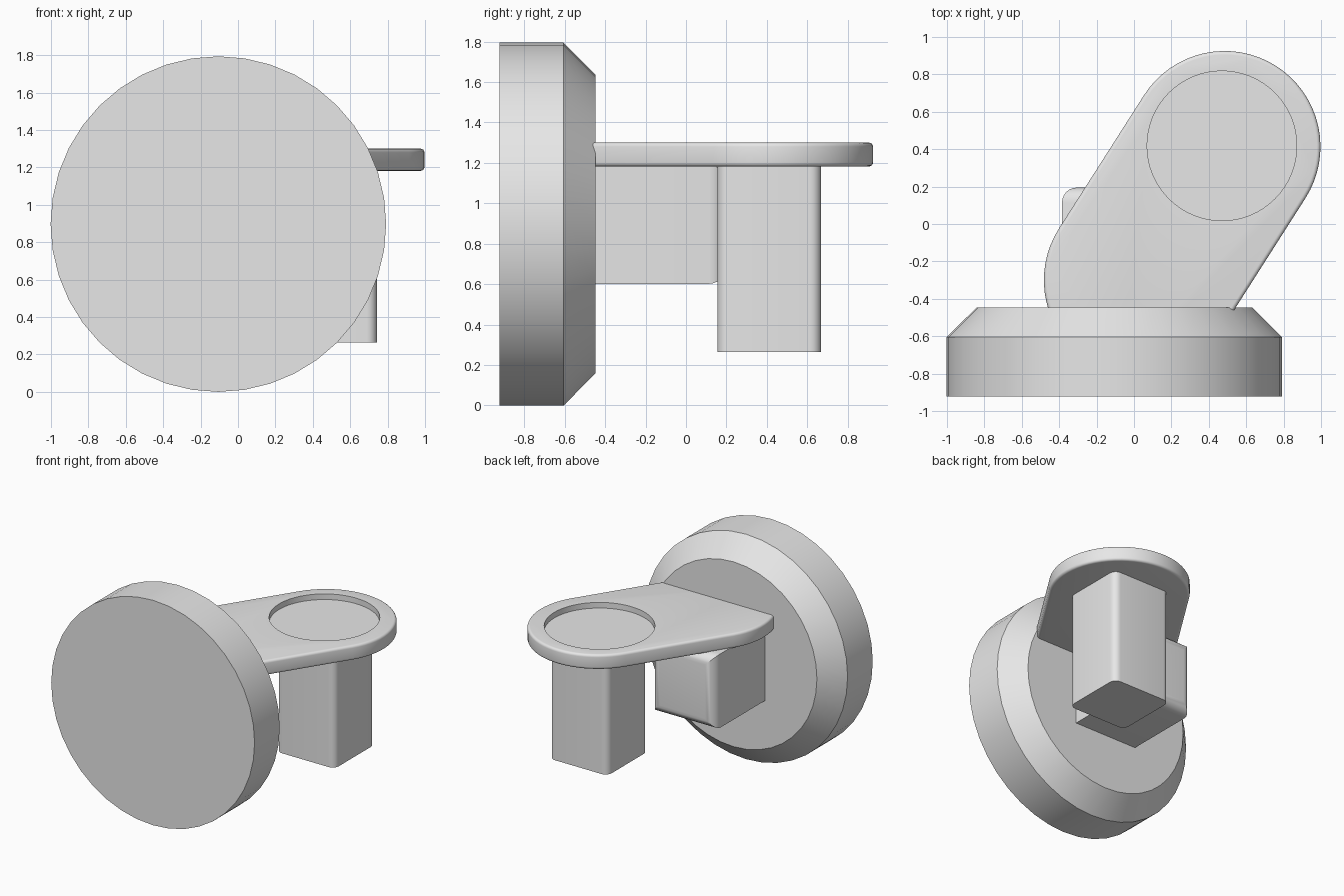
import bpy, bmesh, math
from mathutils import Vector

cube = bpy.data.objects.get("Cube")
if cube:
    bpy.data.objects.remove(cube, do_unlink=True)

grey = bpy.data.materials.new("light_grey")
grey.use_nodes = True
grey.diffuse_color = (0.8, 0.8, 0.8, 1)
grey.node_tree.nodes["Principled BSDF"].inputs["Base Color"].default_value = (0.8, 0.8, 0.8, 1)


def finish(name, bm):
    """Turn a bmesh into a named object."""
    bmesh.ops.recalc_face_normals(bm, faces=bm.faces)
    mesh = bpy.data.meshes.new(name)
    bm.to_mesh(mesh)
    bm.free()
    mesh.materials.append(grey)
    obj = bpy.data.objects.new(name, mesh)
    bpy.context.collection.objects.link(obj)
    return obj


def activate(obj):
    bpy.ops.object.select_all(action='DESELECT')
    obj.select_set(True)
    bpy.context.view_layer.objects.active = obj


def smooth(obj):
    activate(obj)
    bpy.ops.object.shade_smooth_by_angle(angle=math.radians(31))


def loft(name, rings):
    """Skin matching rings of points and cap both ends."""
    bm = bmesh.new()
    loops = [[bm.verts.new(p) for p in ring] for ring in rings]
    n = len(loops[0])
    for a, b in zip(loops, loops[1:]):
        for i in range(n):
            j = (i + 1) % n
            bm.faces.new((a[i], a[j], b[j], b[i]))
    bm.faces.new(loops[0])
    bm.faces.new(loops[-1])
    return finish(name, bm)


def arc(centre, radius, start, end, steps):
    return [centre + radius * Vector((math.cos(a), math.sin(a)))
            for a in (start + (end - start) * i / steps for i in range(steps + 1))]


def prism(name, outline, bottom, top):
    return loft(name, [[(p.x, p.y, z) for p in outline] for z in (bottom, top)])


def rounded_box(name, low, high, radius, pick):
    """Box with rounding on the edges chosen by pick(v1, v2)."""
    low, high = Vector(low), Vector(high)
    bm = bmesh.new()
    bmesh.ops.create_cube(bm, size=1)
    for v in bm.verts:
        v.co = (low + high) / 2 + v.co * (high - low)
    edges = [e for e in bm.edges if pick(e.verts[0].co, e.verts[1].co)]
    bmesh.ops.bevel(bm, geom=edges, offset=radius, segments=6, profile=0.5, affect='EDGES')
    return finish(name, bm)


# Upright round base with a chamfered back
disc_x, disc_z = -0.105, 0.897
sides = 40
disc = loft("round_base", [
    [(disc_x + r * math.sin(math.tau * i / sides), y, disc_z + r * math.cos(math.tau * i / sides))
     for i in range(sides)]
    for r, y in ((0.897, -0.922), (0.897, -0.605), (0.737, -0.447))])
smooth(disc)

# Slanted plate with rounded ends and softened rims
near, far = Vector((0.03, -0.3)), Vector((0.485, 0.413))
heading = math.atan2(far.y - near.y, far.x - near.x)
quarter = math.pi / 2
outline = (arc(far, 0.512, heading - quarter, heading + quarter, 32)
           + arc(near, 0.512, heading + quarter, heading + 3 * quarter, 32))
plate = prism("slanted_plate", outline, 1.182, 1.3)
bevel = plate.modifiers.new("soft_rim", 'BEVEL')
bevel.width = 0.02
bevel.segments = 4
bevel.limit_method = 'ANGLE'

# Shallow round recess in the plate
cutter = prism("recess_cutter", arc(Vector((0.47, 0.418)), 0.4, 0, math.tau, 64)[:-1], 1.255, 1.4)
cutter.hide_render = True
cut = plate.modifiers.new("recess", 'BOOLEAN')
cut.operation = 'DIFFERENCE'
cut.solver = 'EXACT'
cut.object = cutter
activate(plate)
for name in ("soft_rim", "recess"):
    bpy.ops.object.modifier_apply(modifier=name)
bpy.data.objects.remove(cutter, do_unlink=True)
smooth(plate)

# Hanging leg with rounded upright corners
leg = rounded_box("hanging_leg", (0.225, 0.155, 0.265), (0.743, 0.668, 1.2), 0.055,
                  lambda a, b: abs(a.z - b.z) > 0.1)
smooth(leg)

# Support block behind the base, rounded around its back face
block = rounded_box("support_block", (-0.385, -0.6, 0.602), (0.175, 0.195, 1.19), 0.08,
                    lambda a, b: min(a.y, b.y) > 0)
smooth(block)
bpy.ops.object.select_all(action='DESELECT')
